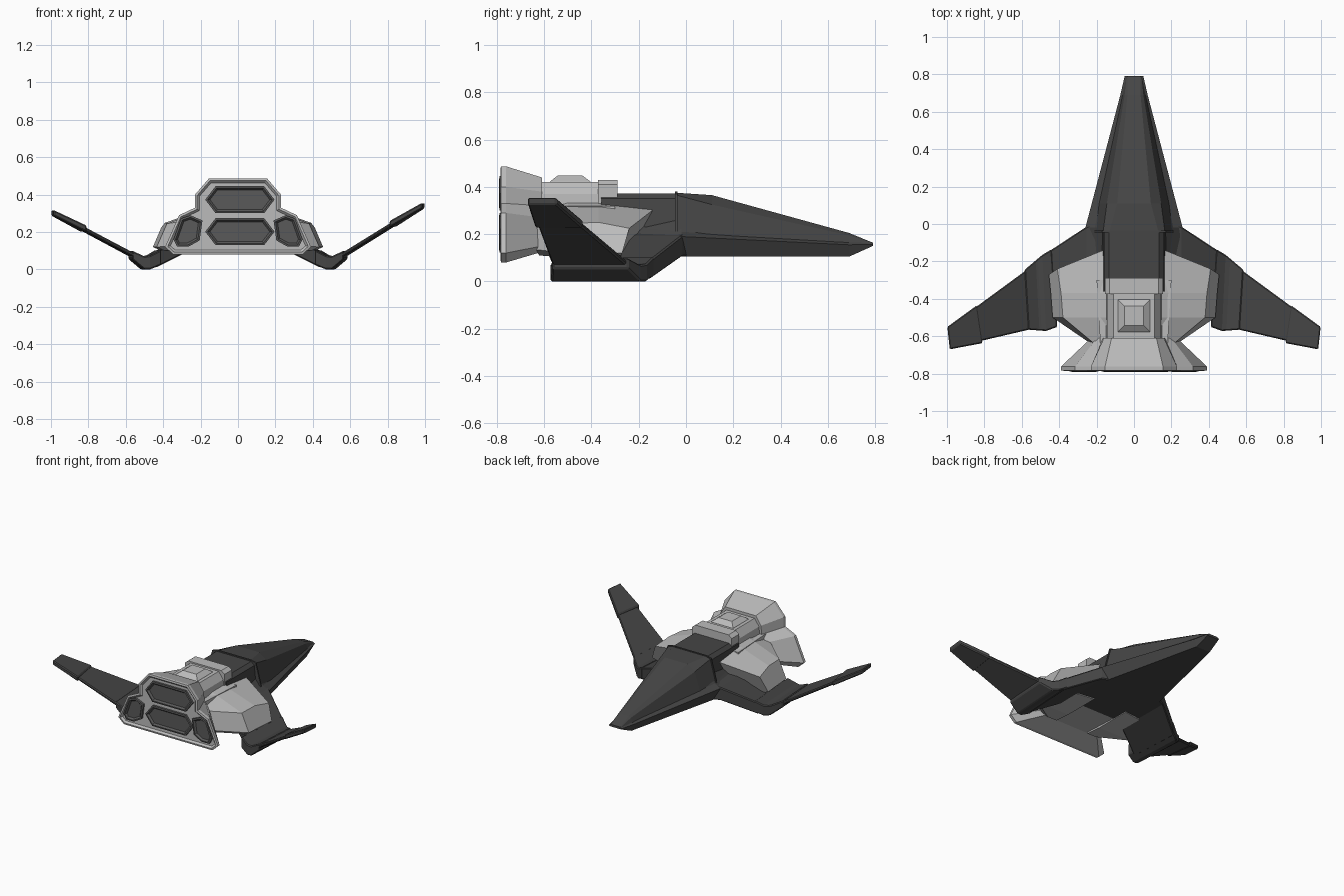
import bpy, bmesh

def material(name, v):
    m = bpy.data.materials.new(name)
    m.diffuse_color = (v, v, v, 1)
    return m

DARK = material("dark_plating", 0.06)
LIGHT = material("light_plating", 0.5)
MID = material("exhaust_grey", 0.1)

def finish(bm, name, mat, mirror=False, bevel=0.0):
    bmesh.ops.recalc_face_normals(bm, faces=bm.faces)
    me = bpy.data.meshes.new(name)
    bm.to_mesh(me)
    bm.free()
    ob = bpy.data.objects.new(name, me)
    bpy.context.collection.objects.link(ob)
    me.materials.append(mat)
    if bevel:
        b = ob.modifiers.new("Bevel", 'BEVEL')
        b.width, b.segments, b.limit_method = bevel, 1, 'ANGLE'
    if mirror:
        ob.modifiers.new("Mirror", 'MIRROR').use_mirror_merge = False
    return ob

def loft(name, rings, mat, mirror=False, bevel=0.0, recess=()):
    """Skin matching rings of 3D points; recess = (inset, depth) steps on the last cap."""
    bm = bmesh.new()
    vs = [[bm.verts.new(p) for p in r] for r in rings]
    for a, b in zip(vs, vs[1:]):
        for i in range(len(a)):
            j = (i + 1) % len(a)
            bm.faces.new((a[i], a[j], b[j], b[i]))
    bm.faces.new(vs[0])
    cap = bm.faces.new(vs[-1])
    bmesh.ops.recalc_face_normals(bm, faces=bm.faces)
    for inset, depth in recess:
        bmesh.ops.inset_region(bm, faces=[cap], thickness=inset, depth=depth, use_even_offset=True)
    return finish(bm, name, mat, mirror, bevel)

def sym(y, half):
    """Full ring at y from a right-hand half profile of (x, z)."""
    return [(x, y, z) for x, z in half] + [(-x, y, z) for x, z in reversed(half)]

def rect(y, x, z0, z1):
    return sym(y, [(x, z1), (x, z0)])

# Main hull from wing roots to nose
loft("hull", [
    sym(-0.36, [(0.12, 0.26), (0.16, 0.24), (0.20, 0.18), (0.18, 0.105)]),
    sym(-0.02, [(0.14, 0.30), (0.21, 0.21), (0.26, 0.19), (0.22, 0.105)]),
    sym(0.69, [(0.04, 0.185), (0.055, 0.17), (0.073, 0.155), (0.055, 0.105)]),
    sym(0.79, [(0.035, 0.165), (0.04, 0.16), (0.05, 0.157), (0.045, 0.15)])], DARK)
# Faceted canopy wedge
loft("canopy", [
    sym(-0.04, [(0.13, 0.375), (0.165, 0.365), (0.21, 0.20)]),
    sym(0.11, [(0.09, 0.365), (0.145, 0.325), (0.19, 0.19)]),
    sym(0.69, [(0.035, 0.205), (0.05, 0.195), (0.065, 0.155)]),
    sym(0.785, [(0.035, 0.166), (0.04, 0.163), (0.045, 0.155)])], DARK)
loft("canopy_rear_seam", [
    sym(y, [(0.133, 0.38), (0.17, 0.37), (0.216, 0.20)]) for y in (-0.046, -0.036)], DARK)
# Spine behind the canopy
loft("spine_block", [
    sym(y, [(0.135, 0.372), (0.16, 0.35), (0.175, 0.2)]) for y in (-0.04, -0.36)], DARK)
loft("spine_collar", [
    sym(y, [(0.13, 0.43), (0.155, 0.41), (0.155, 0.33)]) for y in (-0.29, -0.373)], LIGHT)
loft("spine_deck", [
    sym(y, [(0.11, 0.42), (0.145, 0.37), (0.15, 0.30)]) for y in (-0.36, -0.62)], LIGHT)
# Raised hatch on the spine
loft("spine_hatch", [
    [(sx * w, -0.49 + sy * l, z) for sx, sy in ((1, 1), (-1, 1), (-1, -1), (1, -1))]
    for w, l, z in ((0.09, 0.09, 0.41), (0.085, 0.085, 0.423), (0.052, 0.052, 0.448))], LIGHT)
# Engine core under the deck
loft("engine_core", [rect(-0.30, 0.2, 0.105, 0.32), rect(-0.64, 0.18, 0.12, 0.32)], LIGHT)

# Side engine pods
def pod_ring(ys, top, shoulder, outer, low, zb=0.1):
    pts = [top, shoulder, outer, low, (0.13, zb)]
    return [(x, y, z) for (x, z), y in zip(pts, ys)]

loft("engine_pod", [
    pod_ring((-0.13, -0.24, -0.27, -0.28, -0.24), (0.14, 0.31), (0.41, 0.225), (0.455, 0.12), (0.41, 0.1)),
    pod_ring([-0.37] * 5, (0.14, 0.335), (0.39, 0.25), (0.445, 0.12), (0.40, 0.1)),
    pod_ring([-0.5] * 5, (0.14, 0.335), (0.38, 0.245), (0.435, 0.12), (0.39, 0.1)),
    pod_ring((-0.67, -0.65, -0.64, -0.62, -0.62), (0.14, 0.31), (0.2, 0.27), (0.23, 0.135), (0.2, 0.11), 0.11)],
    LIGHT, mirror=True)

# Flared exhaust housing with stepped rim
REAR = [(0.155, 0.487), (0.23, 0.40), (0.23, 0.33), (0.315, 0.29), (0.39, 0.12), (0.345, 0.08)]
NECK = [(0.12, 0.44), (0.16, 0.38), (0.165, 0.32), (0.20, 0.27), (0.23, 0.15), (0.20, 0.125)]
loft("exhaust_housing", [sym(-0.61, NECK), sym(-0.762, REAR), sym(-0.782, REAR)],
     LIGHT, recess=((0.012, 0.003), (0.012, -0.012)))

# Exhaust grilles: two stacked hexagons and a side pair
def exhaust(name, pts, mirror=False):
    loft(name, [[(x, y, z) for x, z in pts] for y in (-0.75, -0.788)],
         MID, mirror, recess=((0.01, 0.002), (0.01, -0.012)))

for name, zc in (("upper_exhaust", 0.373), ("lower_exhaust", 0.202)):
    exhaust(name, [(0.01 + x, zc + z) for x, z in (
        (0.185, 0), (0.13, 0.072), (-0.13, 0.072), (-0.185, 0), (-0.13, -0.072), (0.13, -0.072))])
exhaust("side_exhaust", [(0.19, 0.262), (0.255, 0.29), (0.305, 0.272), (0.345, 0.16),
                         (0.325, 0.122), (0.265, 0.122), (0.205, 0.155)], mirror=True)

# Wings: each station is (front x, front y, rear x, rear y, top z, thickness)
def wing_part(name, s, stations):
    loft(name, [[(s * xf, yf, z), (s * xr, yr, z), (s * xr, yr, z - t), (s * xf, yf, z - t)]
                for xf, yf, xr, yr, z, t in stations], DARK, bevel=0.006)

for side, s, tip in (("right", 1, 0.36), ("left", -1, 0.32)):
    def zt(x, extra=0.0):
        return 0.085 + (tip - 0.085) * (x - 0.57) / 0.43 + extra
    wing_part(side + "_wing_root", s, [
        (0.18, 0.02, 0.18, -0.42, 0.21, 0.105),
        (0.255, -0.015, 0.25, -0.42, 0.195, 0.09),
        (0.46, -0.15, 0.44, -0.52, 0.09, 0.08)])
    wing_part(side + "_wing_elbow", s, [
        (0.44, -0.135, 0.41, -0.55, 0.105, 0.08),
        (0.49, -0.165, 0.47, -0.572, 0.075, 0.075),
        (0.52, -0.19, 0.50, -0.57, 0.07, 0.07),
        (0.585, -0.245, 0.565, -0.565, 0.10, 0.045)])
    wing_part(side + "_outer_wing", s, [
        (0.56, -0.235, 0.54, -0.56, zt(0.56), 0.022),
        (0.86, -0.455, 0.84, -0.63, zt(0.85), 0.02)])
    wing_part(side + "_wing_tip", s, [
        (0.84, -0.435, 0.81, -0.637, zt(0.83, 0.008), 0.034),
        (0.998, -0.55, 0.985, -0.67, zt(0.995), 0.03)])
